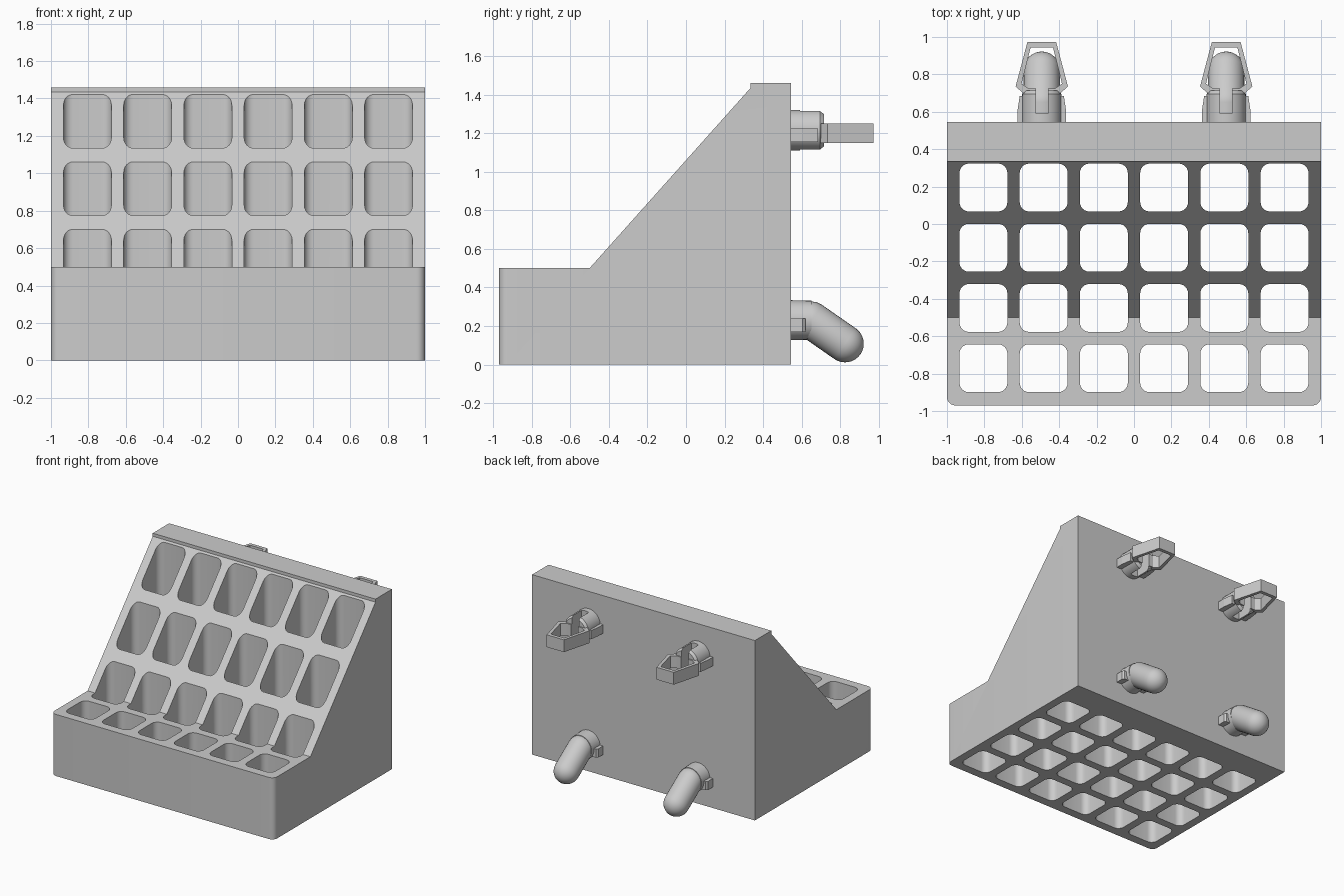
import bpy, bmesh, math
from mathutils import Vector

if "Cube" in bpy.data.objects:
    bpy.data.objects.remove(bpy.data.objects["Cube"])

BACK = 0.545          # y of the back wall
PITCH, HOLE = 0.322, 0.256


def add_object(name, bm, smooth=False):
    bmesh.ops.recalc_face_normals(bm, faces=bm.faces)
    mesh = bpy.data.meshes.new(name)
    bm.to_mesh(mesh)
    bm.free()
    ob = bpy.data.objects.new(name, mesh)
    bpy.context.collection.objects.link(ob)
    if smooth:
        smooth_edges(ob)
    return ob


def activate(ob):
    bpy.ops.object.select_all(action='DESELECT')
    ob.select_set(True)
    bpy.context.view_layer.objects.active = ob


def smooth_edges(ob):
    activate(ob)
    bpy.ops.object.shade_smooth_by_angle(angle=math.radians(35))


def extrude(bm, points, offset):
    face = bm.faces.new([bm.verts.new(p) for p in points])
    new = bmesh.ops.extrude_face_region(bm, geom=[face])['geom']
    bmesh.ops.translate(bm, vec=offset,
                        verts=[g for g in new if isinstance(g, bmesh.types.BMVert)])


def cut(ob, cutter):
    cutter.hide_render = True
    mod = ob.modifiers.new('cut', 'BOOLEAN')
    mod.operation, mod.solver, mod.object = 'DIFFERENCE', 'EXACT', cutter
    activate(ob)
    bpy.ops.object.modifier_apply(modifier=mod.name)
    bpy.data.objects.remove(cutter)
    smooth_edges(ob)


def lathe(name, start, direction, profile, sides=32):
    """Closed solid of revolution from (distance, radius) pairs."""
    bm = bmesh.new()
    d = Vector(direction).normalized()
    u = Vector((1, 0, 0))
    v = d.cross(u)
    rings = []
    for t, r in profile:
        rings.append([bm.verts.new(Vector(start) + d * t
                      + (u * math.cos(a) + v * math.sin(a)) * r)
                      for a in (2 * math.pi * k / sides for k in range(sides))])
    for a, b in zip(rings, rings[1:]):
        for k in range(sides):
            j = (k + 1) % sides
            bm.faces.new((a[k], a[j], b[j], b[k]))
    bm.faces.new(rings[0])
    bm.faces.new(rings[-1])
    return add_object(name, bm, True)


# Stepped, sloping block with rounded front corners
bm = bmesh.new()
side = [(-0.97, 0), (BACK, 0), (BACK, 1.46), (0.335, 1.46),
        (0.335, 1.435), (-0.5, 0.5), (-0.97, 0.5)]
extrude(bm, [(-1, y, z) for y, z in side], (2, 0, 0))
front = [e for e in bm.edges if all(abs(v.co.y + 0.97) < 1e-4 for v in e.verts)
         and abs(e.verts[0].co.x - e.verts[1].co.x) < 1e-4]
bmesh.ops.bevel(bm, geom=front, offset=0.045, segments=6, profile=0.5, affect='EDGES')
body = add_object('holder_body', bm)

# Grid of rounded square through holes
bm = bmesh.new()
R = 0.05
for row in range(4):
    for col in range(6):
        cx, cy = (col - 2.5) * PITCH, 0.195 - row * PITCH
        outline = []
        for q, (sx, sy) in enumerate(((1, 1), (-1, 1), (-1, -1), (1, -1))):
            for k in range(7):
                a = math.pi / 2 * (q + k / 6)
                outline.append((cx + sx * (HOLE / 2 - R) + R * math.cos(a),
                                cy + sy * (HOLE / 2 - R) + R * math.sin(a), -0.1))
        extrude(bm, outline, (0, 0, 1.8))
cut(body, add_object('hole_cutter', bm))


def side_lugs(name, x, z, length):
    # Tapered ribs hugging the lower flanks of a collar
    bm = bmesh.new()
    for s in (-1, 1):
        rib = [(0.05, BACK - 0.01), (0.13, BACK - 0.01), (0.13, BACK + 0.06),
               (0.118, BACK + length), (0.05, BACK + length)]
        extrude(bm, [(x + s * px, py, z - 0.06) for px, py in rib], (0, 0, 0.07))
    add_object(name, bm)


for x, label in ((-0.493, 'left'), (0.493, 'right')):
    # Lower bent peg with a round tip
    zl, r = 0.23, 0.097
    lathe(label + '_peg_base', (x, BACK - 0.01, zl), (0, 1, 0), [(0, 0.104), (0.115, 0.101)])
    length = 0.213
    arc = [(math.sin(a) * r, max(math.cos(a) * r, 0.001))
           for a in (math.pi / 2 * k / 8 for k in range(9))]
    capsule = [(-t, q) for t, q in reversed(arc)] + [(length + t, q) for t, q in arc]
    lathe(label + '_bent_peg', (x, 0.65, zl), (0, 0.82, -0.57), capsule)
    side_lugs(label + '_peg_lugs', x, zl, 0.075)

    # Upper split collar
    zu = 1.215
    collar = lathe(label + '_clip_collar', (x, BACK - 0.01, zu), (0, 1, 0),
                   [(0, 0.105), (0.16, 0.105), (0.18, 0.09)])
    bm = bmesh.new()
    extrude(bm, [(x + px, py, zu - 0.2) for px, py in
                 ((-0.032, 0.59), (0.032, 0.59), (0.032, 0.8), (-0.032, 0.8))], (0, 0, 0.4))
    cut(collar, add_object('slot_cutter', bm))
    side_lugs(label + '_clip_lugs', x, zu, 0.14)

    # Barbed spring loop
    half = [(0.032, 0.69), (0.10, 0.70), (0.14, 0.735), (0.077, 0.972)]
    inner = [(0.06, 0.943), (0.108, 0.75), (0.07, 0.725), (0.032, 0.725)]
    loop = half + [(-a, b) for a, b in reversed(half)] \
        + [(-a, b) for a, b in reversed(inner)] + inner
    bm = bmesh.new()
    extrude(bm, [(x + a, b, 1.15) for a, b in loop], (0, 0, 0.1))
    add_object(label + '_spring_clip', bm)
